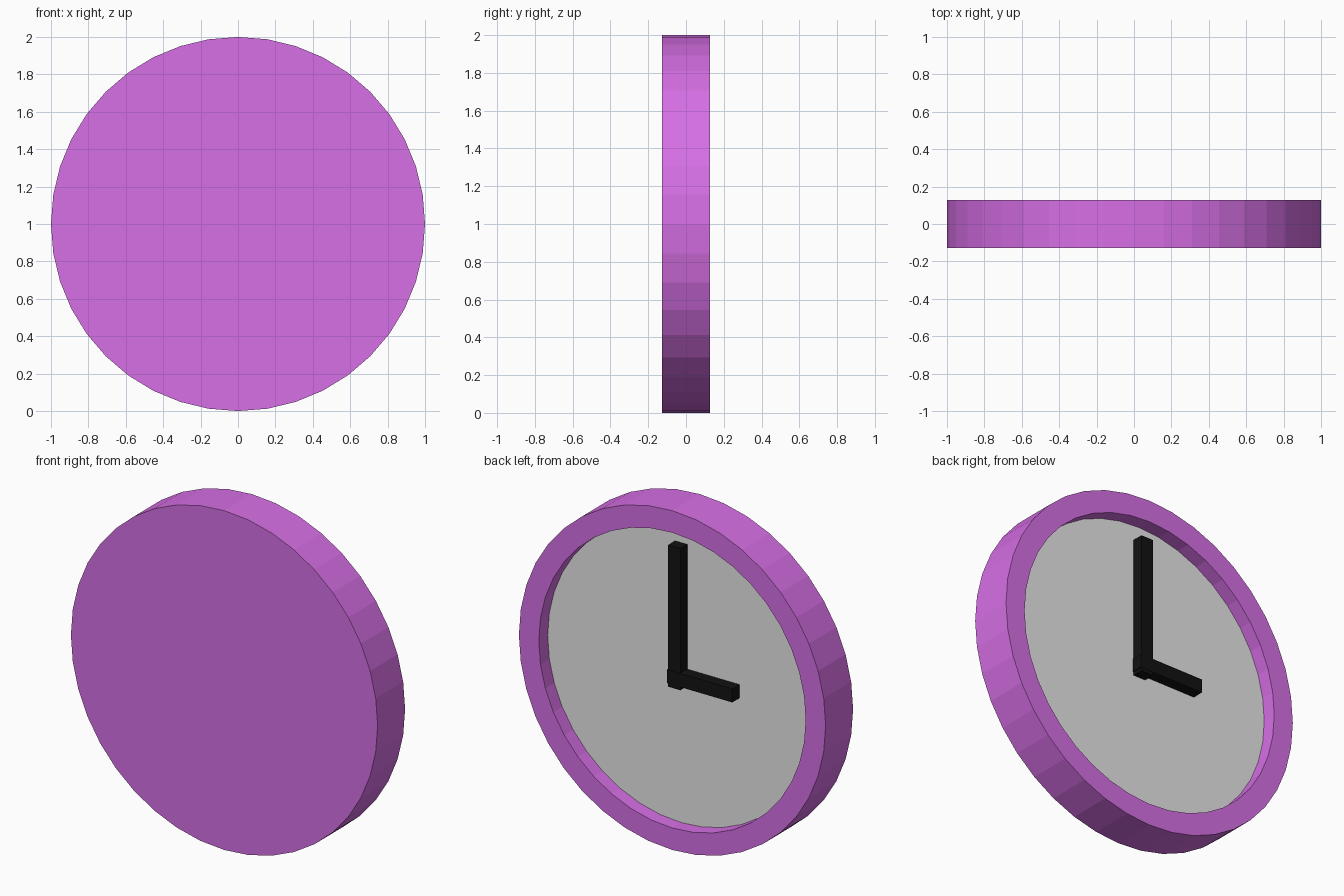
import bpy, bmesh, math
from mathutils import Vector, Matrix

cube = bpy.data.objects.get("Cube")
if cube:
    bpy.data.objects.remove(cube, do_unlink=True)

SIDES = 40
BACK, FRONT = -0.128, 0.128   # the dial looks towards +y
DIAL_Y = 0.045
RIM = 0.87


def material(name, rgb):
    m = bpy.data.materials.new(name)
    m.use_nodes = True
    colour = (*rgb, 1)
    m.diffuse_color = colour
    m.node_tree.nodes["Principled BSDF"].inputs["Base Color"].default_value = colour
    return m


purple = material("purple", (0.68, 0.16, 0.79))
pale_grey = material("pale_grey", (0.8, 0.8, 0.8))
black = material("black", (0.006, 0.006, 0.006))


def finish(name, bm, mat):
    bmesh.ops.recalc_face_normals(bm, faces=bm.faces)
    mesh = bpy.data.meshes.new(name)
    bm.to_mesh(mesh)
    bm.free()
    mesh.materials.append(mat)
    obj = bpy.data.objects.new(name, mesh)
    bpy.context.collection.objects.link(obj)
    return obj


def box(name, low, high, mat):
    low, high = Vector(low), Vector(high)
    bm = bmesh.new()
    bmesh.ops.create_cube(bm, size=1, matrix=Matrix.Translation((low + high) / 2)
                          @ Matrix.Diagonal((*(high - low), 1)))
    return finish(name, bm, mat)


# Case: solid disc with a recess; the recess floor is the dial
bm = bmesh.new()
bmesh.ops.create_cone(bm, cap_ends=True, segments=SIDES, radius1=1, radius2=1,
                      depth=FRONT - BACK,
                      matrix=Matrix.Translation((0, 0, 1)) @ Matrix.Rotation(-math.pi / 2, 4, 'X'))
cap = max(bm.faces, key=lambda f: f.calc_center_median().y)
bmesh.ops.inset_individual(bm, faces=[cap], thickness=(1 - RIM) * math.cos(math.pi / SIDES))
floor = bmesh.ops.extrude_discrete_faces(bm, faces=[cap])["faces"][0]
bmesh.ops.translate(bm, verts=floor.verts, vec=(0, DIAL_Y - FRONT, 0))
case = finish("clock_case", bm, purple)
case.data.materials.append(pale_grey)
for face in case.data.polygons:
    if face.normal.y > 0.9 and abs(face.center.y - DIAL_Y) < 0.01:
        face.material_index = 1

# Hands at three o'clock
box("minute_hand", (-0.04, DIAL_Y, 0.945), (0.04, 0.11, 1.78), black)
box("hour_hand", (-0.38, DIAL_Y, 0.965), (0.045, 0.112, 1.045), black)
